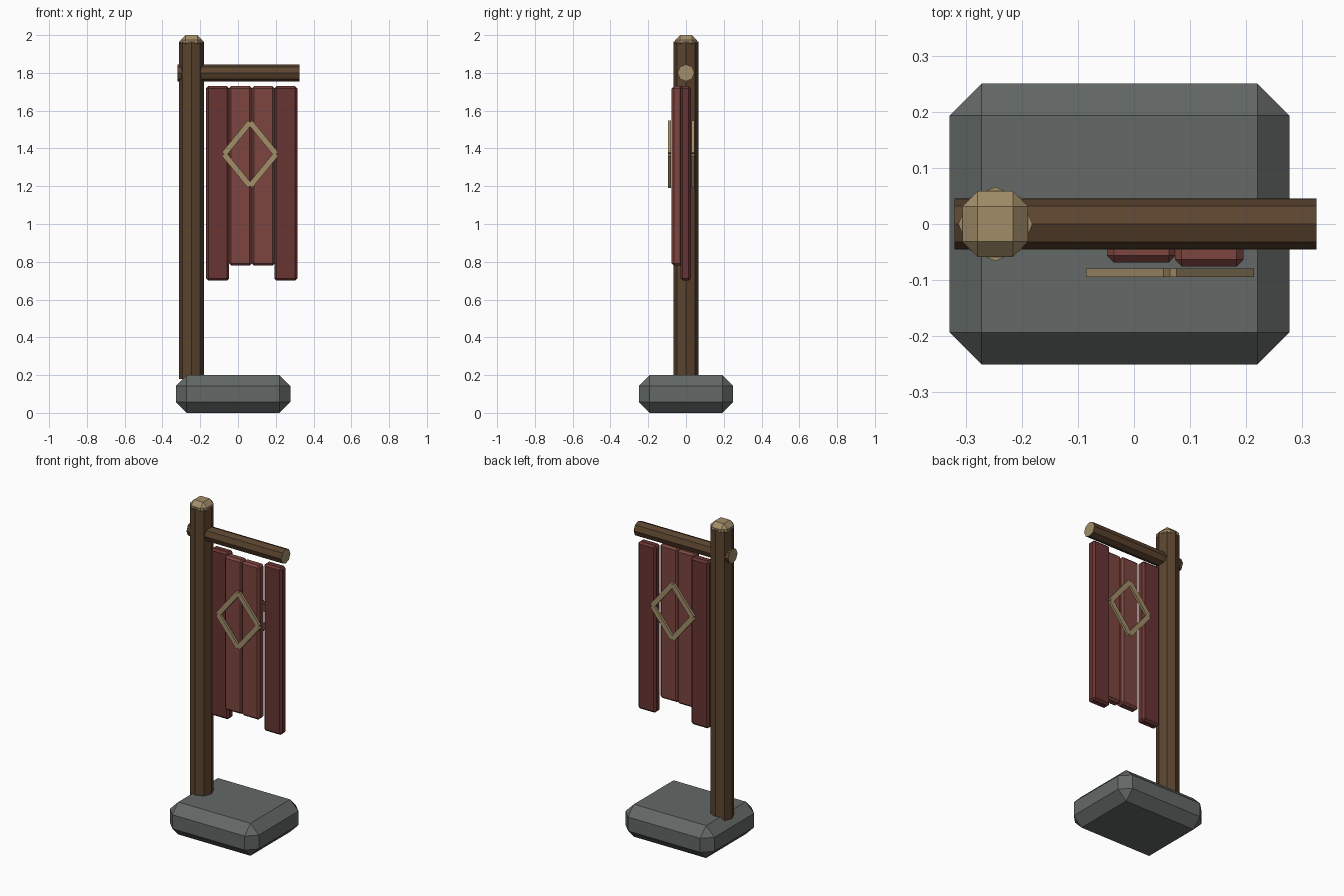
import bpy, bmesh
from math import radians, atan2, hypot
from mathutils import Matrix

if "Cube" in bpy.data.objects:
    bpy.data.objects.remove(bpy.data.objects["Cube"])


def mat(name, rgb):
    m = bpy.data.materials.new(name)
    m.diffuse_color = (*rgb, 1)
    m.use_nodes = True
    m.node_tree.nodes["Principled BSDF"].inputs["Base Color"].default_value = m.diffuse_color
    return m


STONE = mat("stone", (0.125, 0.14, 0.135))
WOOD = mat("dark_wood", (0.105, 0.058, 0.028))
TAN = mat("pale_wood", (0.36, 0.27, 0.14))
RED = mat("red_paint", (0.20, 0.06, 0.05))
DARK_RED = mat("dark_red_paint", (0.14, 0.035, 0.033))


def finish(bm, name, *mats):
    me = bpy.data.meshes.new(name)
    bm.to_mesh(me)
    bm.free()
    for m in mats:
        me.materials.append(m)
    ob = bpy.data.objects.new(name, me)
    bpy.context.collection.objects.link(ob)
    return ob


def box(name, center, size, m, bevel=0.0, tilt=0.0):
    bm = bmesh.new()
    bmesh.ops.create_cube(bm, size=1, matrix=Matrix.Diagonal((*size, 1)))
    if bevel:
        bmesh.ops.bevel(bm, geom=bm.edges[:], offset=bevel, segments=1,
                        affect='EDGES', profile=0.5)
    bm.transform(Matrix.Translation(center) @ Matrix.Rotation(tilt, 4, 'Y'))
    return finish(bm, name, m)


def log(name, center, radius, length, along_x=False):
    # Eight-sided timber with pale cut ends
    bm = bmesh.new()
    bmesh.ops.create_cone(bm, cap_ends=True, segments=8, radius1=radius,
                          radius2=radius, depth=length)
    for f in bm.faces:
        f.material_index = 1 if abs(f.normal.z) > 0.9 else 0
    turn = Matrix.Rotation(radians(90 if along_x else 0), 4, 'Y')
    bm.transform(Matrix.Translation(center) @ turn)
    return finish(bm, name, WOOD, TAN)


# Stone base
box("stone_base", (-0.026, 0, 0.1), (0.606, 0.5, 0.2), STONE, 0.057)

# Post, its cap and the cross beam
POST_X, POST_BOTTOM, POST_TOP = -0.247, 0.18, 1.965
log("post", (POST_X, 0, (POST_BOTTOM + POST_TOP) / 2), 0.066,
    POST_TOP - POST_BOTTOM)
box("post_cap", (POST_X, 0, 1.965), (0.117, 0.117, 0.07), TAN, 0.027)
log("cross_beam", (0.003, 0, 1.8), 0.045, 0.645, along_x=True)

# Hanging sign planks: x, y, bottom z, paint
planks = [(-0.108, -0.002, 0.70, DARK_RED), (0.013, -0.041, 0.78, RED),
          (0.134, -0.048, 0.78, RED), (0.253, -0.002, 0.70, DARK_RED)]
for i, (x, y, bottom, paint) in enumerate(planks, 1):
    box(f"sign_plank_{i}", (x, y, (bottom + 1.73) / 2),
        (0.122, 0.055, 1.73 - bottom), paint, 0.012)

# Diamond frames on the front and the back
W, H = 0.138, 0.169
for side, y in (("front", -0.087), ("back", 0.037)):
    for sx in (-1, 1):
        for sz in (-1, 1):
            box(f"{side}_diamond_bar", (0.064 + sx * W / 2, y, 1.37 + sz * H / 2),
                (hypot(W, H), 0.015, 0.03), TAN, tilt=sx * sz * atan2(H, W))
